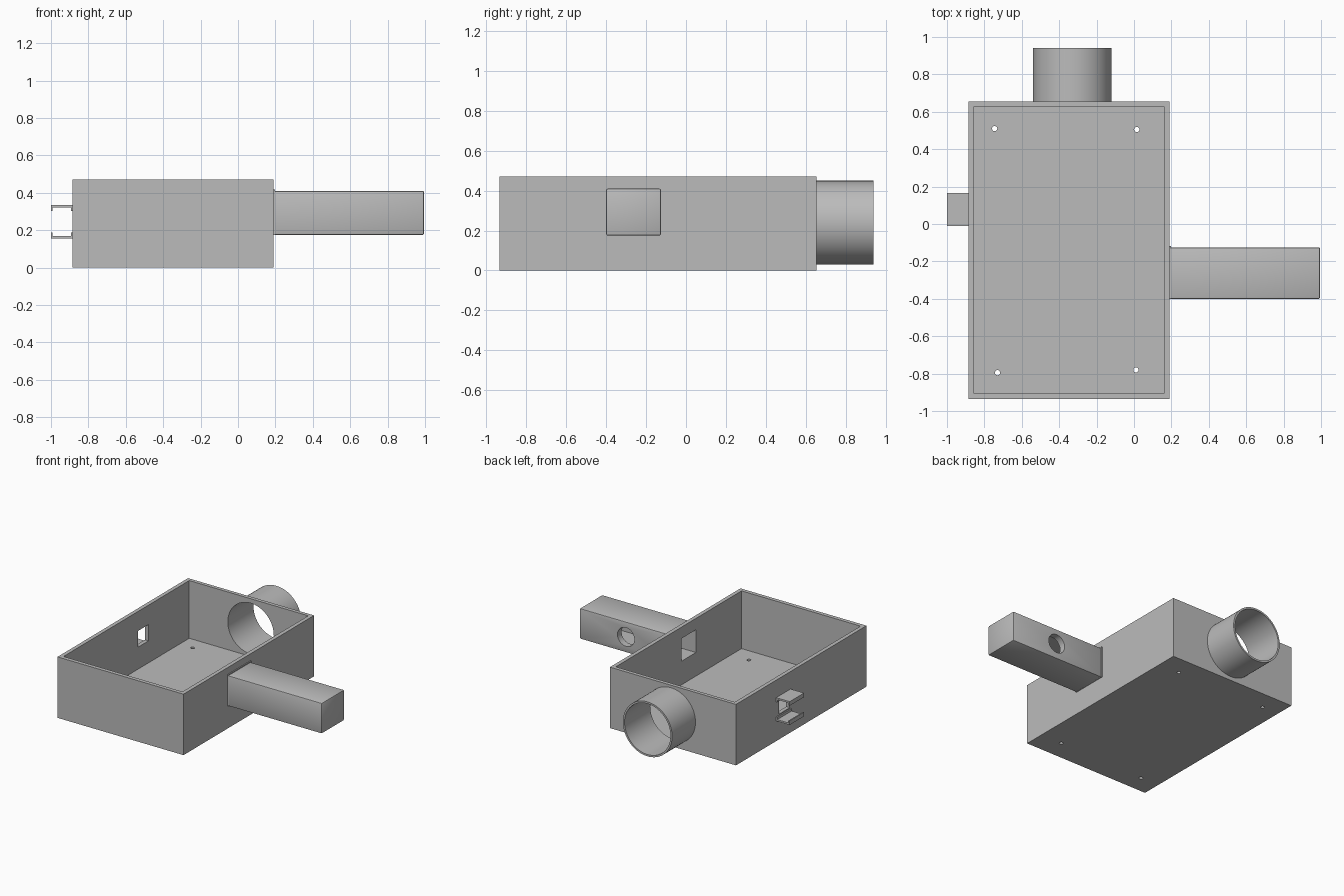
import bpy, bmesh, math
from mathutils import Matrix, Vector

cube = bpy.data.objects.get("Cube")
if cube:
    bpy.data.objects.remove(cube, do_unlink=True)

GREY = (0.5, 0.5, 0.5, 1)
grey = bpy.data.materials.new("plain_grey")
grey.use_nodes = True
grey.diffuse_color = GREY
grey.node_tree.nodes["Principled BSDF"].inputs["Base Color"].default_value = GREY


def add(name, bm):
    mesh = bpy.data.meshes.new(name)
    bm.to_mesh(mesh)
    bm.free()
    mesh.materials.append(grey)
    ob = bpy.data.objects.new(name, mesh)
    bpy.context.collection.objects.link(ob)
    return ob


def box(name, x, y, z, bevel=0):
    """Box from (min, max) ranges on each axis."""
    bm = bmesh.new()
    bmesh.ops.create_cube(bm, size=1)
    for v in bm.verts:
        v.co = Vector([r[0] if c < 0 else r[1] for r, c in zip((x, y, z), v.co)])
    if bevel:
        bmesh.ops.bevel(bm, geom=bm.edges[:], offset=bevel, segments=2,
                        profile=0.5, affect='EDGES')
    return add(name, bm)


def cylinder(name, centre, radius, length, axis='Z', sides=64):
    bm = bmesh.new()
    turn = Matrix.Rotation(math.pi / 2, 4, 'X') if axis == 'Y' else Matrix()
    bmesh.ops.create_cone(bm, cap_ends=True, segments=sides, radius1=radius,
                          radius2=radius, depth=length,
                          matrix=Matrix.Translation(centre) @ turn)
    return add(name, bm)


def cut(ob, cutters):
    """Subtract the cutters in turn and apply the result."""
    bpy.context.view_layer.objects.active = ob
    for cutter in cutters:
        mod = ob.modifiers.new("cut", 'BOOLEAN')
        mod.operation = 'DIFFERENCE'
        mod.solver = 'EXACT'
        mod.object = cutter
        bpy.ops.object.modifier_apply(modifier=mod.name)


def smooth(ob):
    bpy.ops.object.select_all(action='DESELECT')
    ob.select_set(True)
    bpy.context.view_layer.objects.active = ob
    bpy.ops.object.shade_smooth_by_angle(angle=math.radians(30))


# Solid parts
tray = box("tray", (-0.885, 0.19), (-0.935, 0.655), (0, 0.47))
arm = box("side_arm", (0.19, 0.995), (-0.4, -0.125), (0.175, 0.41), bevel=0.008)
collar = box("arm_collar", (0.188, 0.197), (-0.4, -0.118), (0.175, 0.417))
pipe = cylinder("rear_pipe", (-0.33, 0.79, 0.24), 0.21, 0.3, 'Y')

# Cutters
cavity = box("cavity_cutter", (-0.855, 0.16), (-0.905, 0.627), (0.025, 0.6))
duct = box("duct_cutter", (0.1, 0.96), (-0.35, -0.175), (0.207, 0.382))
port = cylinder("port_cutter", (0.6, -0.15, 0.295), 0.072, 0.2, 'Y', 48)
bore = cylinder("bore_cutter", (-0.33, 0.75, 0.24), 0.196, 0.5, 'Y')
slot = box("slot_cutter", (-0.95, -0.8), (0.0, 0.13), (0.195, 0.32))
screws = [cylinder("screw_cutter", (x, y, 0), 0.014, 0.2, sides=24)
          for x, y in ((-0.745, 0.51), (0.015, 0.505), (-0.73, -0.795), (0.01, -0.78))]

cut(tray, [cavity, duct, bore, slot] + screws)
cut(arm, [duct, port])
cut(collar, [duct])
# Keep the pipe outside the tray wall
wall = box("wall_cutter", (-0.6, 0), (0.5, 0.655), (-0.1, 0.6))
cut(pipe, [wall, bore])
for helper in [cavity, duct, port, bore, slot, wall] + screws:
    bpy.data.objects.remove(helper, do_unlink=True)
for ob in (tray, arm, pipe):
    smooth(ob)

# Side clip: two plates with inward lips
MID, HALF = 0.245, 0.09
for side, s in (("lower", -1), ("upper", 1)):
    def span(a, b):
        return sorted((MID + s * a, MID + s * b))
    box(side + "_clip_plate", (-1, -0.885), (-0.01, 0.165), span(HALF - 0.013, HALF))
    for end, x in (("outer", -1), ("inner", -0.894)):
        box(f"{side}_clip_{end}_lip", (x, x + 0.009), (-0.01, 0.165),
            span(HALF - 0.032, HALF - 0.012))
